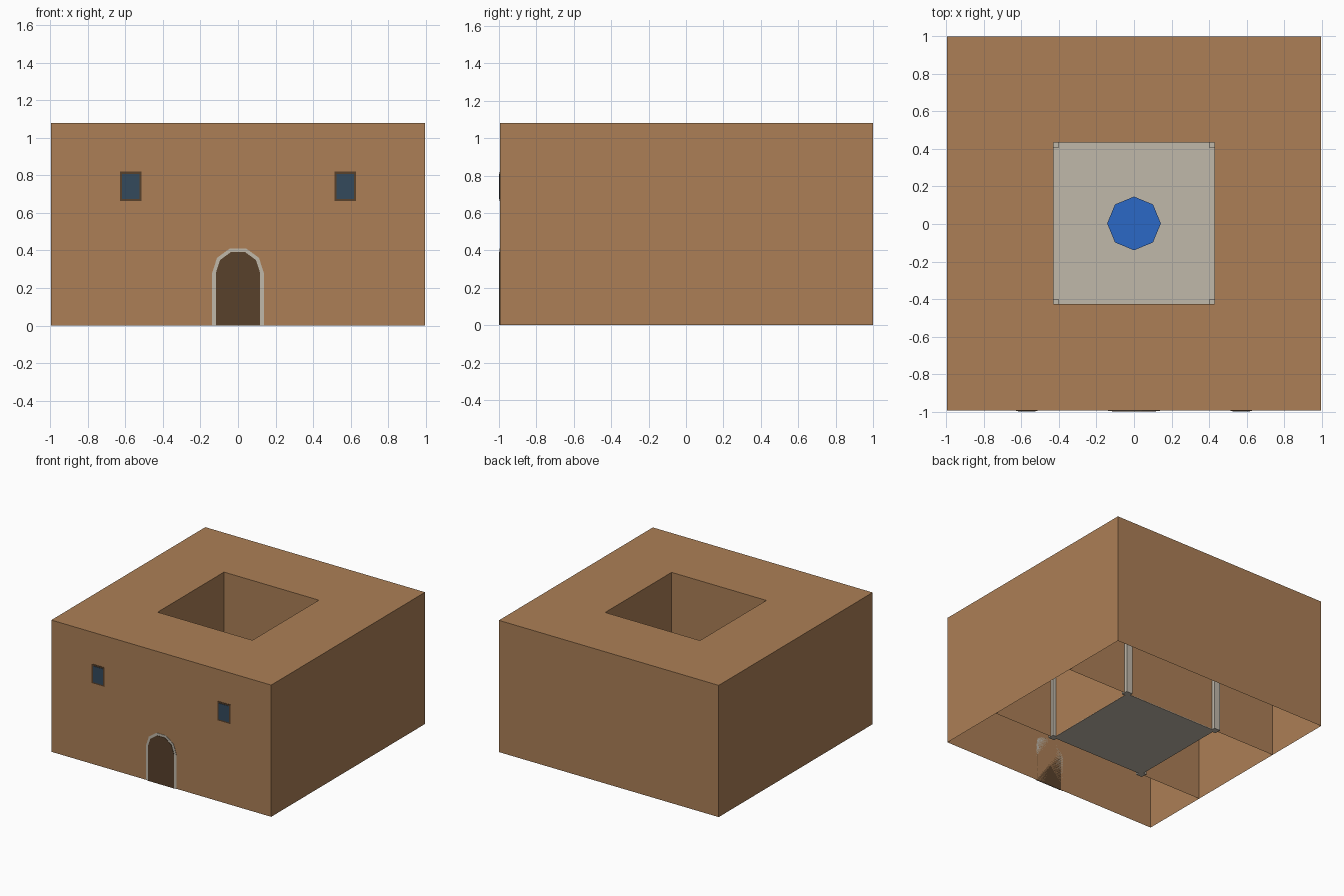
import bpy, bmesh, math

if "Cube" in bpy.data.objects:
    bpy.data.objects.remove(bpy.data.objects["Cube"])

H = 1.08        # wall height
R = 0.997       # half width of the house
C = 0.43        # half width of the courtyard
Y0 = 0.003      # house centre in y (front plates stand out a little)
FRONT = Y0 - R


def material(name, r, g, b):
    lin = [((c / 255 + 0.055) / 1.055) ** 2.4 for c in (r, g, b)]
    m = bpy.data.materials.new(name)
    m.diffuse_color = (*lin, 1)
    m.use_nodes = True
    m.node_tree.nodes["Principled BSDF"].inputs["Base Color"].default_value = m.diffuse_color
    return m


CLAY = material("clay", 172, 127, 86)
STONE = material("pale stone", 192, 184, 170)
WOOD = material("dark wood", 88, 65, 43)
GLASS = material("dark glass", 52, 74, 92)
WATER = material("blue water", 43, 104, 198)


def finish(name, bm, mat):
    me = bpy.data.meshes.new(name)
    bm.to_mesh(me)
    bm.free()
    me.materials.append(mat)
    ob = bpy.data.objects.new(name, me)
    bpy.context.collection.objects.link(ob)
    return ob


def prism(name, pts, z0, z1, mat, drop=lambda n: False):
    """Extrude an xy outline from z0 to z1, dropping faces by their normal."""
    bm = bmesh.new()
    f = bm.faces.new([bm.verts.new((x, y, z0)) for x, y in pts])
    ext = bmesh.ops.extrude_face_region(bm, geom=[f], use_keep_orig=True)
    for v in ext["geom"]:
        if isinstance(v, bmesh.types.BMVert):
            v.co.z = z1
    bmesh.ops.recalc_face_normals(bm, faces=bm.faces)
    bm.normal_update()
    gone = [f for f in bm.faces if drop(f.normal)]
    bmesh.ops.delete(bm, geom=gone, context='FACES')
    return finish(name, bm, mat)


def rect(x0, x1, y0, y1):
    return [(x0, y0), (x1, y0), (x1, y1), (x0, y1)]


def front_plate(name, pts, thick, mat):
    """Thin plate on the front wall from an xz outline."""
    ob = prism(name, pts, 0, thick, mat)
    for v in ob.data.vertices:
        x, z, t = v.co
        v.co = (x, FRONT - t, z)
    return ob


# Four wings around the courtyard, open underneath
no_floor = lambda n: n.z < -0.5
no_floor_or_ends = lambda n: n.z < -0.5 or abs(n.y) > 0.5
prism("front_wing", rect(-R, R, Y0 - R, Y0 - C), 0, H, CLAY, no_floor)
prism("back_wing", rect(-R, R, Y0 + C, Y0 + R), 0, H, CLAY, no_floor)
prism("left_wing", rect(-R, -C, Y0 - C, Y0 + C), 0, H, CLAY, no_floor_or_ends)
prism("right_wing", rect(C, R, Y0 - C, Y0 + C), 0, H, CLAY, no_floor_or_ends)

# Courtyard floor and corner pillars
prism("courtyard_floor", rect(-C, C, Y0 - C, Y0 + C), 0, 0.006, STONE)
for sx in (-1, 1):
    for sy in (-1, 1):
        x, y, h = sx * C, Y0 + sy * C, 0.027
        prism("pillar", rect(x - h, x + h, y - h, y + h), 0, 0.55, STONE)

# Eight-sided pool
ring = [(0.143 * math.cos(i * math.pi / 4), Y0 + 0.143 * math.sin(i * math.pi / 4))
        for i in range(8)]
prism("pool", ring, 0.001, 0.06, WATER)


# Arched door with stone surround
def arch(r, spring=0.28, n=5):
    top = [(r * math.cos(i * math.pi / n), spring + r * math.sin(i * math.pi / n))
           for i in range(n + 1)]
    return [(-r, 0), (r, 0)] + top


front_plate("door_surround", arch(0.138), 0.003, STONE)
front_plate("door", arch(0.118), 0.006, WOOD)

# Two small windows
for s in (-1, 1):
    x = s * 0.571
    front_plate("window_frame", rect(x - 0.058, x + 0.058, 0.663, 0.82), 0.003, WOOD)
    front_plate("window_glass", rect(x - 0.046, x + 0.046, 0.675, 0.808), 0.006, GLASS)
